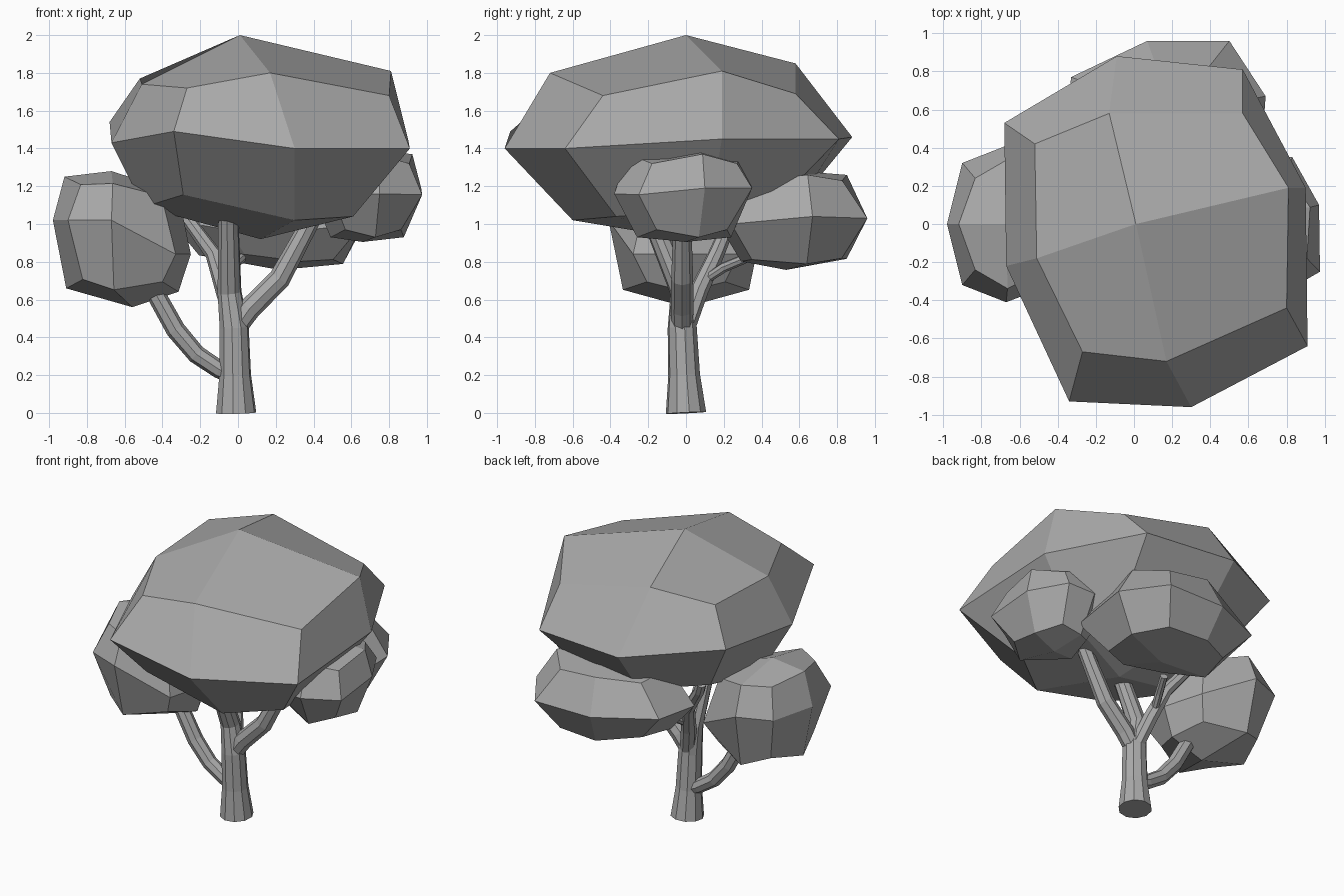
import bpy
import bmesh

default_cube = bpy.data.objects.get("Cube")
if default_cube:
    bpy.data.objects.remove(default_cube, do_unlink=True)

SHADE = (0.4, 0.4, 0.4, 1)
grey = bpy.data.materials.new("plain grey")
grey.use_nodes = True
grey.diffuse_color = SHADE
grey.node_tree.nodes["Principled BSDF"].inputs["Base Color"].default_value = SHADE


def shrink(ring, centre, scale, height, slope=0.0, bulge=0.0):
    """Copy a ring, scaled about a centre, on a tilted level; mid points bulge out."""
    cx, cy = centre
    result = []
    for i, (x, y, _) in enumerate(ring):
        middle = i % 2
        factor = scale * (1.1 if middle else 1)
        dx, dy = (x - cx) * factor, (y - cy) * factor
        result.append((cx + dx, cy + dy, height + slope * dx + bulge * middle))
    return result


def foliage(name, top, upper, middle, lower, bottom):
    """Faceted clump: three rings of eight, closed by four quads at each pole."""
    bm = bmesh.new()
    rings = [[bm.verts.new(p) for p in ring] for ring in (upper, middle, lower)]
    for above, below in zip(rings, rings[1:]):
        for i in range(8):
            j = (i + 1) % 8
            bm.faces.new((above[i], below[i], below[j], above[j]))
    for pole, ring in ((top, rings[0]), (bottom, rings[-1])):
        tip = bm.verts.new(pole)
        for i in range(0, 8, 2):
            bm.faces.new((tip, ring[i - 1], ring[i], ring[i + 1]))
    bmesh.ops.recalc_face_normals(bm, faces=bm.faces)
    mesh = bpy.data.meshes.new(name)
    bm.to_mesh(mesh)
    bm.free()
    mesh.materials.append(grey)
    obj = bpy.data.objects.new(name, mesh)
    bpy.context.collection.objects.link(obj)


def limb(name, points, sides=8):
    """Faceted tapering tube through (x, y, z, radius) points."""
    curve = bpy.data.curves.new(name, "CURVE")
    curve.dimensions = "3D"
    curve.bevel_depth = 1.0
    curve.bevel_resolution = sides // 2 - 2
    curve.use_fill_caps = True
    spline = curve.splines.new("POLY")
    spline.points.add(len(points) - 1)
    spline.use_smooth = False
    for target, (x, y, z, radius) in zip(spline.points, points):
        target.co = (x, y, z, 1)
        target.radius = radius
    curve.materials.append(grey)
    obj = bpy.data.objects.new(name, curve)
    bpy.context.collection.objects.link(obj)
    bpy.ops.object.select_all(action="DESELECT")
    obj.select_set(True)
    bpy.context.view_layer.objects.active = obj
    bpy.ops.object.convert(target="MESH")


# Trunk and branches
limb("trunk", [(-.01, 0, 0, .108), (-.015, -.01, .2, .085), (-.02, -.02, .45, .078),
               (-.045, -.02, .64, .064), (-.05, -.15, .96, .056), (-.05, -.19, 1.06, .055)],
     sides=10)
limb("low_branch", [(-.03, 0, .2, .045), (-.1, 0, .23, .048), (-.22, 0, .31, .05),
                    (-.33, 0, .44, .052), (-.43, 0, .62, .05), (-.47, 0, .7, .05)])
limb("left_branch", [(-.01, -.02, .45, .055), (.06, -.02, .55, .06),
                     (.22, -.02, .71, .058), (.35, -.02, .95, .05), (.4, -.02, 1.05, .05)])
limb("back_branch", [(-.02, .01, .48, .05), (-.07, .07, .65, .05),
                     (-.13, .16, .84, .043), (-.27, .24, 1.03, .036), (-.3, .26, 1.1, .035)])
limb("back_twig", [(-.08, .11, .71, .025), (-.04, .2, .77, .027), (.02, .32, .82, .025)])

# Large crown
crown = [(.57, .81, 1.45), (-.09, .88, 1.46), (-.68, .53, 1.54), (-.67, -.22, 1.43),
         (-.34, -.93, 1.49), (.3, -.96, 1.4), (.91, -.64, 1.4), (.9, .19, 1.45)]
crown_top = [(.57, .58, 1.69), (-.13, .58, 1.85), (-.52, .42, 1.77), (-.51, -.18, 1.74),
             (-.27, -.67, 1.72), (.17, -.72, 1.8), (.8, -.44, 1.68), (.81, .19, 1.81)]
crown_base = [(.5, .5, 1.13), (-.06, .6, 1.12), (-.42, .33, 1.15), (-.5, -.12, 1.09),
              (-.29, -.6, 1.155), (.3, -.6, 1.02), (.61, -.37, 1.04), (.62, .13, 1.08)]
foliage("crown", (.01, 0, 2), crown_top, crown, crown_base, (.12, 0, .92))

# Low clump on the right
low = [(-.33, .28, .84), (-.67, .41, 1.02), (-.9, .32, 1.02), (-.98, 0, 1.02),
       (-.9, -.32, 1.02), (-.67, -.41, 1.02), (-.33, -.28, .84), (-.25, 0, .84)]
foliage("right_clump", (-.67, 0, 1.28),
        shrink(low, (-.63, 0), .75, 1.18, -.14, .03), low,
        shrink(low, (-.6, 0), .74, .7, -.03, -.05), (-.56, 0, .56))

# Small clump on the left
small = [(.83, .35, 1.19), (.62, .35, 1.19), (.43, .25, 1.17), (.4, -.05, 1.15),
         (.5, -.33, 1.15), (.75, -.38, 1.16), (.975, -.25, 1.155), (.97, .1, 1.19)]
foliage("left_clump", (.7, .06, 1.39),
        shrink(small, (.7, .03), .75, 1.32, 0, .05), small,
        shrink(small, (.68, 0), .62, .97, 0, -.04), (.66, 0, .905))

# Wide clump at the back
wide = [(.5, .96, 1.03), (.07, .96, 1.03), (-.33, .77, 1.05), (-.36, .42, 1.02),
        (-.05, .2, .97), (.38, .19, .97), (.66, .24, 1), (.69, .67, 1.04)]
foliage("back_clump", (.2, .6, 1.28),
        shrink(wide, (.2, .58), .65, 1.23, 0, .03), wide,
        shrink(wide, (.2, .56), .66, .83, -.06, -.02), (.22, .53, .757))
